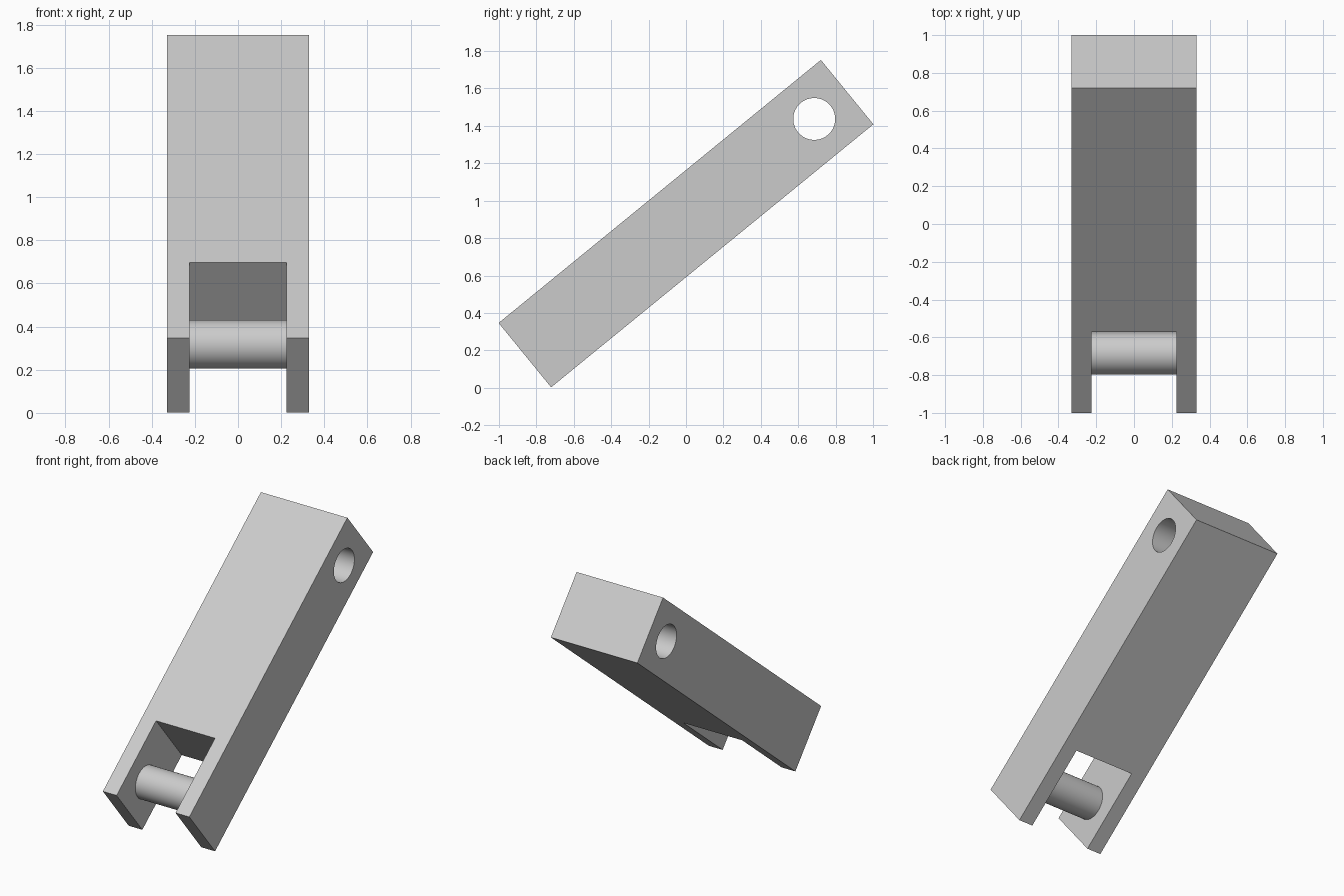
import bpy, math
from mathutils import Matrix, Vector

cube = bpy.data.objects.get("Cube")
if cube:
    bpy.data.objects.remove(cube, do_unlink=True)

LENGTH, WIDTH, THICK = 2.224, 0.66, 0.444
SLOT_WIDTH, SLOT_DEPTH = 0.45, 0.555
PIN_U, RADIUS = 0.885, 0.112

grey = bpy.data.materials.new("light grey")
grey.use_nodes = True
colour = (0.6, 0.6, 0.6, 1)
grey.diffuse_color = colour
grey.node_tree.nodes["Principled BSDF"].inputs["Base Color"].default_value = colour

# Local frame of the link: y runs along its length, tilted up towards the back
TILT = Matrix.Translation((0, 0, 0.8775)) @ Matrix.Rotation(math.radians(39.22), 4, "X")


def finish(name):
    obj = bpy.context.object
    obj.name = name
    obj.data.materials.append(grey)
    return obj


def box(name, y, size):
    bpy.ops.mesh.primitive_cube_add(size=1)
    obj = finish(name)
    obj.data.transform(Matrix.Diagonal(Vector(size).to_4d()))
    obj.matrix_world = TILT @ Matrix.Translation((0, y, 0))
    return obj


def cross_cylinder(name, y, length):
    bpy.ops.mesh.primitive_cylinder_add(vertices=64, radius=RADIUS, depth=length)
    obj = finish(name)
    obj.data.transform(Matrix.Rotation(math.pi / 2, 4, "Y"))
    obj.matrix_world = TILT @ Matrix.Translation((0, y, 0))
    return obj


def smooth(obj):
    bpy.ops.object.select_all(action="DESELECT")
    obj.select_set(True)
    bpy.context.view_layer.objects.active = obj
    bpy.ops.object.shade_smooth_by_angle(angle=math.radians(30))


# Solid bar with a fork slot at the low end and a cross hole at the high end
link = box("link_body", 0, (WIDTH, LENGTH, THICK))
cutters = [
    box("slot_cutter", -LENGTH / 2, (SLOT_WIDTH, 2 * SLOT_DEPTH, 1)),
    cross_cylinder("hole_cutter", PIN_U, 1),
]
bpy.context.view_layer.update()
bpy.context.view_layer.objects.active = link
for cutter in cutters:
    cutter.hide_render = True
    cut = link.modifiers.new(cutter.name, "BOOLEAN")
    cut.operation = "DIFFERENCE"
    cut.solver = "EXACT"
    cut.object = cutter
    bpy.ops.object.modifier_apply(modifier=cut.name)
for cutter in cutters:
    bpy.data.objects.remove(cutter, do_unlink=True)
smooth(link)

# Pin bridging the fork, seated slightly into both cheeks
smooth(cross_cylinder("fork_pin", -PIN_U, SLOT_WIDTH + 0.01))
